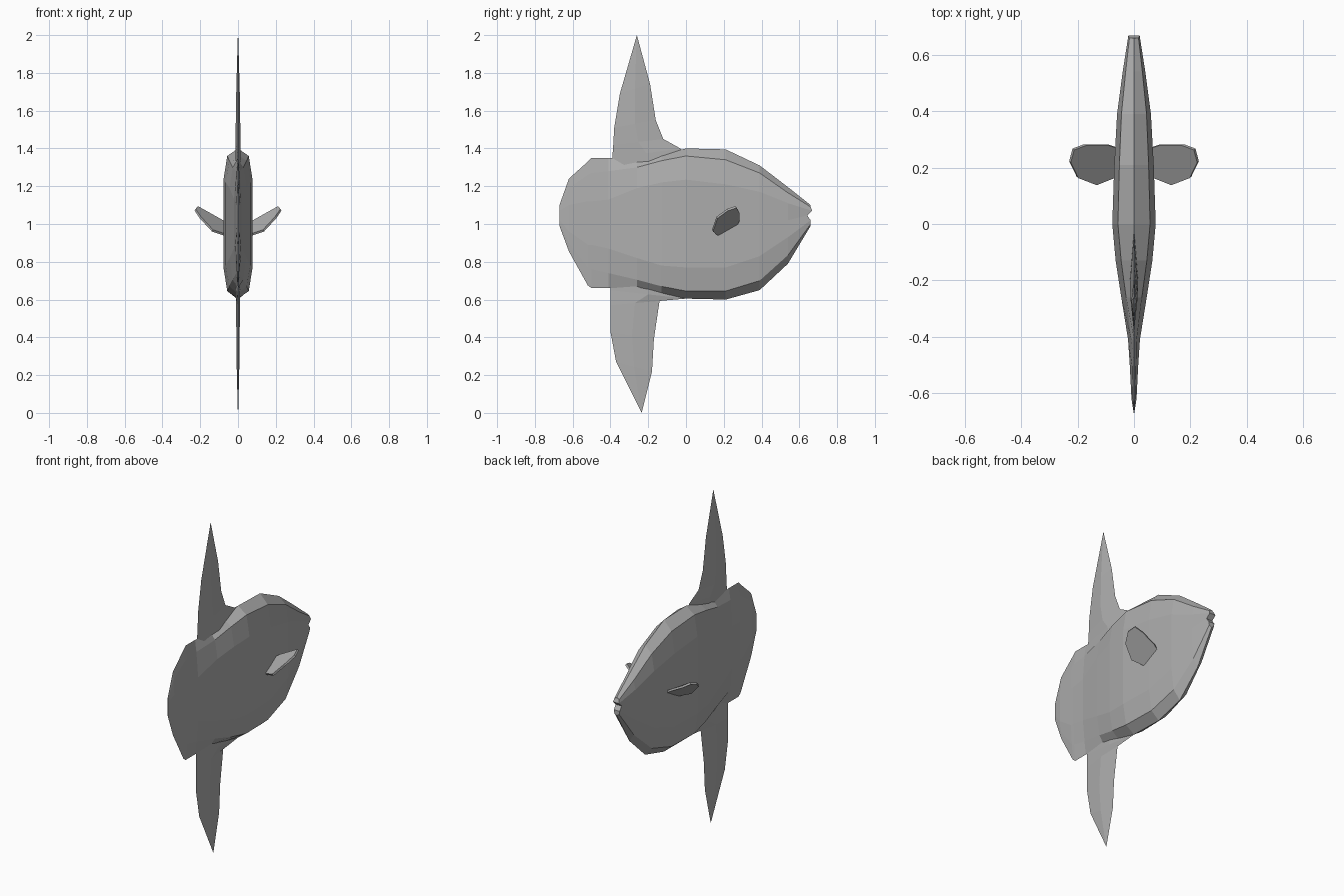
import bpy, bmesh

skin = bpy.data.materials.new("grey skin")
skin.diffuse_color = (0.42, 0.42, 0.42, 1)


def finish(name, bm):
    bmesh.ops.recalc_face_normals(bm, faces=bm.faces)
    mesh = bpy.data.meshes.new(name)
    bm.to_mesh(mesh)
    bm.free()
    mesh.materials.append(skin)
    obj = bpy.data.objects.new(name, mesh)
    bpy.context.collection.objects.link(obj)
    return obj


def loft(name, rings):
    """Skin closed rings of equal length and cap both ends."""
    bm = bmesh.new()
    rows = [[bm.verts.new(p) for p in ring] for ring in rings]
    n = len(rows[0])
    for a, b in zip(rows, rows[1:]):
        for i in range(n):
            j = (i + 1) % n
            bm.faces.new((a[i], a[j], b[j], b[i]))
    for end in (rows[0], rows[-1]):
        # fan each cap from symmetrical left/right pairs
        for i in range(n // 2):
            loop = [end[i], end[i + 1], end[(n - i - 1) % n], end[(n - i) % n]]
            loop = list(dict.fromkeys(loop))
            if len(loop) > 2:
                bm.faces.new(loop)
    return finish(name, bm)


# body and tail lobe: y, half width, shoulder share, then heights
# ridge, shoulder, flank top, flank bottom, low shoulder, keel
stations = [
    (0.66, 0.020, .80, 1.10, 1.09, 1.07, 1.02, 1.00, 0.99),
    (0.54, 0.040, .74, 1.195, 1.165, 1.11, 0.93, 0.835, 0.79),
    (0.39, 0.060, .74, 1.31, 1.27, 1.17, 0.83, 0.70, 0.65),
    (0.21, 0.070, .74, 1.395, 1.34, 1.21, 0.77, 0.645, 0.60),
    (0.00, 0.077, .74, 1.40, 1.36, 1.235, 0.77, 0.645, 0.605),
    (-0.13, 0.065, .70, 1.365, 1.335, 1.22, 0.78, 0.67, 0.63),
    (-0.26, 0.045, .62, 1.34, 1.30, 1.19, 0.82, 0.705, 0.66),
    (-0.41, 0.021, .45, 1.35, 1.28, 1.13, 0.87, 0.74, 0.66),
    (-0.50, 0.015, .50, 1.35, 1.27, 1.12, 0.89, 0.76, 0.66),
    (-0.52, 0.014, .50, 1.33, 1.26, 1.12, 0.89, 0.77, 0.675),
    (-0.62, 0.009, .50, 1.24, 1.19, 1.10, 0.96, 0.90, 0.855),
    (-0.67, 0.001, .80, 1.10, 1.09, 1.07, 1.02, 1.00, 0.99),
]
rings = []
for k, (y, w, s, zt, zs, zu, zl, zk, zb) in enumerate(stations):
    dent = 0.018 if k == 0 else 0          # open mouth notch
    lip = 0.008 if k == 0 else 0
    half = [(s * w, y, zs), (w, y + lip, zu), (w, y - dent, (zu + zl) / 2),
            (w, y, zl), (s * w, y, zk)]
    rings.append([(0, y, zt)] + half + [(0, y, zb)]
                 + [(-px, py, pz) for px, py, pz in reversed(half)])
loft("body", rings)


def upright_fin(name, rows):
    """Rows: front y, front z, back y, back z, half thickness."""
    loft(name, [[(0, yf, zf),
                 (t, (yf + yb) / 2, (zf + zb) / 2),
                 (0, yb, zb),
                 (-t, (yf + yb) / 2, (zf + zb) / 2)]
                for yf, zf, yb, zb, t in rows])


# tall upper fin
upright_fin("dorsal_fin", [
    (0.00, 1.36, -0.385, 1.28, .014),
    (-0.03, 1.40, -0.39, 1.35, .014),
    (-0.12, 1.45, -0.385, 1.42, .013),
    (-0.16, 1.55, -0.38, 1.51, .012),
    (-0.19, 1.74, -0.35, 1.69, .009),
    (-0.26, 2.00, -0.263, 1.99, .001)])

# tall lower fin
upright_fin("anal_fin", [
    (0.02, 0.64, -0.395, 0.72, .010),
    (0.00, 0.605, -0.40, 0.65, .010),
    (-0.14, 0.593, -0.40, 0.57, .010),
    (-0.17, 0.39, -0.40, 0.43, .009),
    (-0.18, 0.22, -0.37, 0.27, .007),
    (-0.235, 0.00, -0.24, 0.01, .001)])

# side fins, mirrored
bm = bmesh.new()
outline = [(.06, .27, 1.00), (.09, .28, 1.02), (.175, .28, 1.065),
           (.215, .265, 1.09), (.227, .22, 1.075), (.20, .165, 1.035),
           (.135, .14, .965), (.06, .17, .94)]
bm.faces.new([bm.verts.new(p) for p in outline])
fins = finish("pectoral_fins", bm)
solid = fins.modifiers.new("thickness", 'SOLIDIFY')
solid.thickness = 0.012
solid.offset = 0
mirror = fins.modifiers.new("mirror", 'MIRROR')
mirror.use_axis[0] = True
